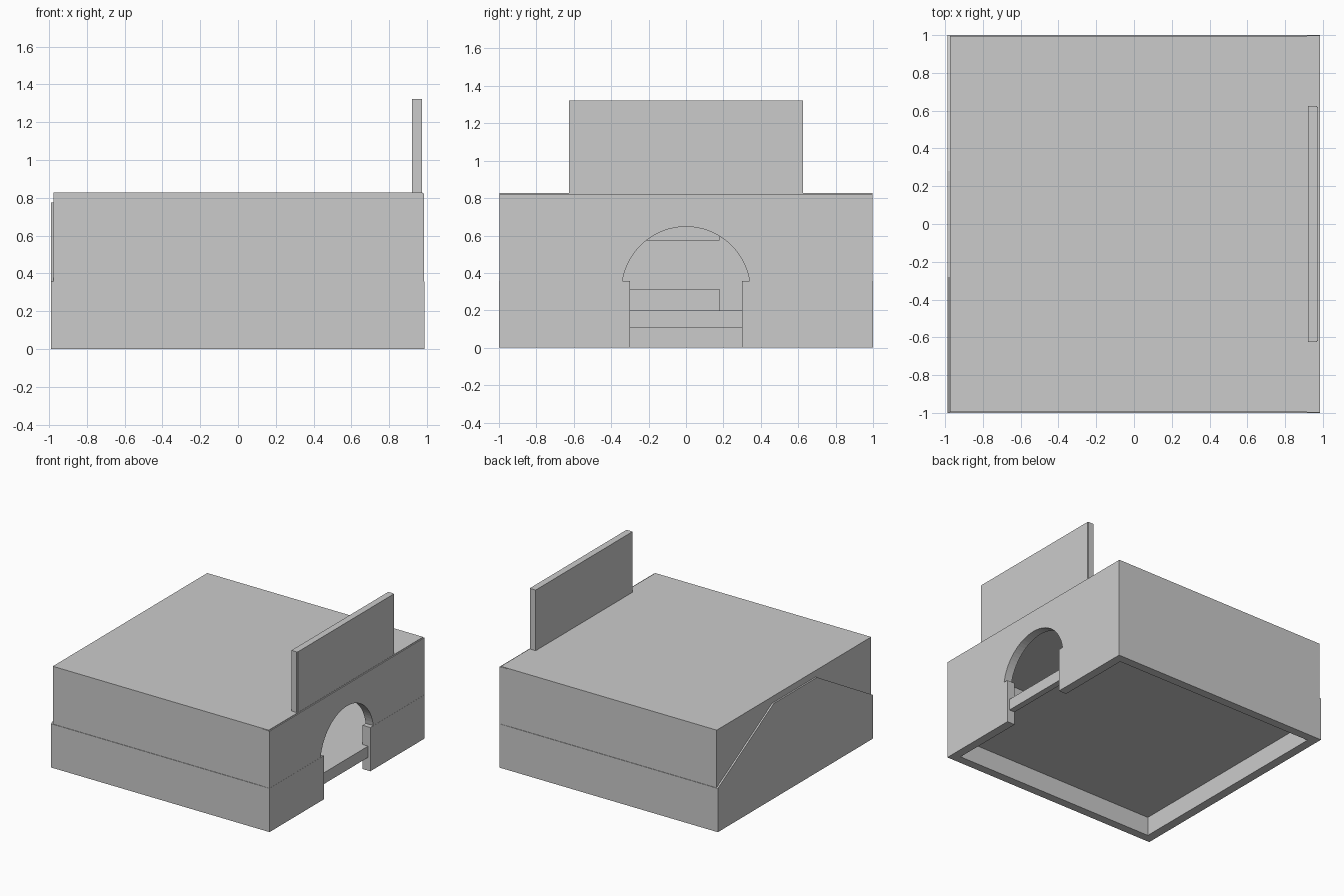
import bpy, bmesh
from math import atan2, cos, sin, pi

if "Cube" in bpy.data.objects:
    bpy.data.objects.remove(bpy.data.objects["Cube"])


def add_mesh(name, bm):
    bmesh.ops.recalc_face_normals(bm, faces=bm.faces)
    me = bpy.data.meshes.new(name)
    bm.to_mesh(me)
    bm.free()
    ob = bpy.data.objects.new(name, me)
    bpy.context.collection.objects.link(ob)
    return ob


def box(name, x, y, z):
    bm = bmesh.new()
    bmesh.ops.create_cube(bm, size=1)
    for v in bm.verts:
        v.co = [a + (b - a) * (c + 0.5) for (a, b), c in zip((x, y, z), v.co)]
    return add_mesh(name, bm)


def panel(name, x0, x1, outline):
    """Extrude a (y, z) outline along x."""
    bm = bmesh.new()
    face = bm.faces.new([bm.verts.new((x0, y, z)) for y, z in outline])
    new = bmesh.ops.extrude_face_region(bm, geom=[face])
    for v in new["geom"]:
        if isinstance(v, bmesh.types.BMVert):
            v.co.x = x1
    return add_mesh(name, bm)


W = 0.985        # half width
T = 0.07         # wall thickness
SPLIT = 0.357    # joint between lower and upper walls
TOP = 0.827      # top of walls and roof
IN = 0.975       # half width of upper shell

# Front and back walls, and lower wall beside the doorway
for s, label in ((-1, "front"), (1, "back")):
    box(label + "_lower_wall", (-W, W), sorted((s * (1 - T), s)), (0, SPLIT))
    box(label + "_upper_wall", (-IN, IN), sorted((s * (1 - T), s * 0.996)), (SPLIT, TOP))
    box(label + "_door_side_wall", (W - T, W), sorted((s * 0.3, s * (1 - T))), (0, SPLIT))

# Upper doorway wall with arched notch
R, CZ = 0.344, 0.303
a0 = atan2(SPLIT - CZ, (R * R - (SPLIT - CZ) ** 2) ** 0.5)
N = 32
arch = [(R * cos(a0 + (pi - 2 * a0) * i / N), CZ + R * sin(a0 + (pi - 2 * a0) * i / N))
        for i in range(N + 1)]
panel("arched_wall", W - T, W - 0.001,
      arch + [(-0.998, SPLIT), (-0.998, TOP - 0.004), (0.998, TOP - 0.004), (0.998, SPLIT)])

# Left wall with a gable-shaped outer facing
box("left_wall", (-IN, -W + T), (-1 + T, 1 - T), (0, TOP))
panel("left_facing", -0.988, -IN,
      [(-1, 0), (1, 0), (1, SPLIT), (0.28, 0.775), (-0.28, 0.775), (-1, SPLIT)])

# Floor, door sill and roof
box("floor", (-W + T, W - T), (-1 + T, 1 - T), (0.155, 0.2))
box("door_sill", (W - T, 0.965), (-0.3, 0.3), (0.108, 0.2))
box("roof", (-IN, IN), (-0.996, 0.996), (0.797, TOP + 0.001))

# Inner partition with a serving opening
box("partition_base", (-0.07, 0.0), (-1 + T, 0.18), (0.2, 0.315))
box("partition_header", (-0.07, 0.0), (-1 + T, 0.18), (0.573, 0.797))

# Board above the doorway
box("roof_board", (0.92, 0.968), (-0.625, 0.625), (TOP, 1.323))
box("roof_board_face", (0.968, 0.974), (-0.62, 0.62), (TOP, 1.323))
